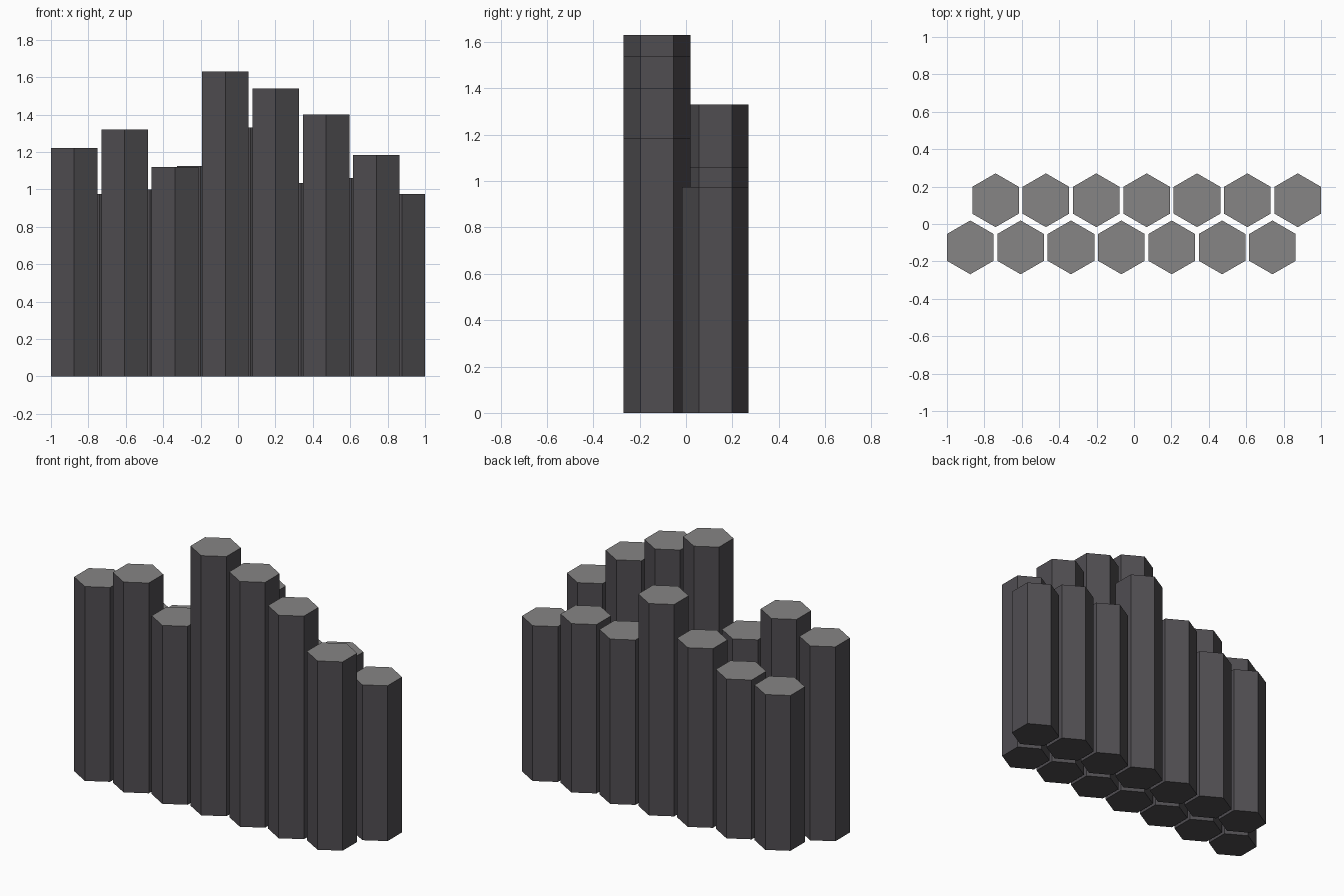
import bpy, math

if "Cube" in bpy.data.objects:
    bpy.data.objects.remove(bpy.data.objects["Cube"])

def material(name, color):
    m = bpy.data.materials.new(name)
    m.diffuse_color = (*color, 1)
    m.use_nodes = True
    m.node_tree.nodes["Principled BSDF"].inputs["Base Color"].default_value = m.diffuse_color
    return m

stone = material("dark stone", (0.08, 0.075, 0.083))
cap = material("grey stone top", (0.237, 0.232, 0.232))

RADIUS = 0.1437
PITCH = 0.2693

def column(name, x, y, height):
    # upright hexagonal prism with corners pointing to front and back
    bpy.ops.mesh.primitive_cylinder_add(vertices=6, radius=RADIUS, depth=height,
                                        location=(x, y, height / 2))
    ob = bpy.context.object
    ob.name = name
    ob.data.materials.append(stone)
    ob.data.materials.append(cap)
    for f in ob.data.polygons:
        f.use_smooth = False
        f.material_index = 1 if f.normal.z > 0.5 else 0   # lighter top face

# two staggered rows of columns: first x, y, heights
rows = {
    "front_column": (-0.8755, -0.125, (1.22, 1.32, 1.12, 1.63, 1.54, 1.40, 1.185)),
    "back_column": (-0.7403, 0.127, (0.975, 1.0, 1.125, 1.33, 1.035, 1.06, 0.975)),
}
for name, (x0, y, heights) in rows.items():
    for i, h in enumerate(heights):
        column(f"{name}_{i + 1}", x0 + i * PITCH, y, h)
